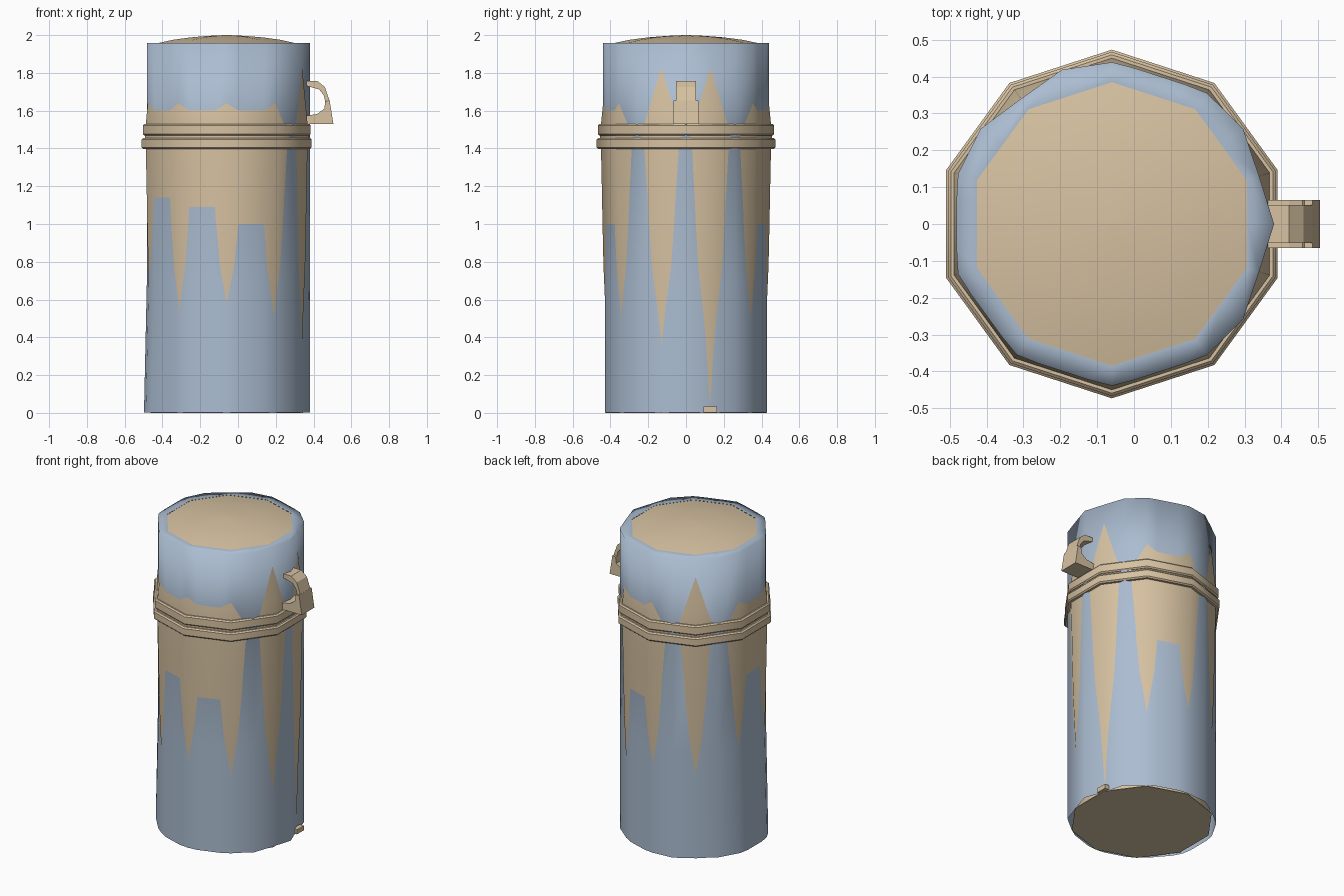
import bpy, bmesh, math
from mathutils import Vector

if "Cube" in bpy.data.objects:
    bpy.data.objects.remove(bpy.data.objects["Cube"])

CX = -0.06          # axis of the canister (the hook sticks out to +x)
N = 10


def material(name, rgb):
    m = bpy.data.materials.new(name)
    m.diffuse_color = (*rgb, 1)
    m.use_nodes = True
    m.node_tree.nodes["Principled BSDF"].inputs["Base Color"].default_value = m.diffuse_color
    return m


TAN = material("tan", (0.68, 0.54, 0.36))
BLUE = material("slate blue", (0.41, 0.51, 0.64))


def make(name, bm, mat, smooth=None):
    bmesh.ops.recalc_face_normals(bm, faces=bm.faces)
    me = bpy.data.meshes.new(name)
    bm.to_mesh(me)
    bm.free()
    ob = bpy.data.objects.new(name, me)
    bpy.context.collection.objects.link(ob)
    me.materials.append(mat)
    if smooth is not None:
        bpy.ops.object.select_all(action='DESELECT')
        ob.select_set(True)
        bpy.context.view_layer.objects.active = ob
        bpy.ops.object.shade_smooth_by_angle(angle=math.radians(smooth))
    return ob


def polar(r, deg, z):
    a = math.radians(deg)
    return Vector((CX + r * math.cos(a), r * math.sin(a), z))


def corner(i, r, z):
    return polar(r, -90 + 36 * i, z)


def loft(name, rings, mat, smooth=None, bottom=False, top=False, closed=False):
    bm = bmesh.new()
    vs = [[bm.verts.new(p) for p in ring] for ring in rings]
    pairs = list(zip(vs, vs[1:])) + ([(vs[-1], vs[0])] if closed else [])
    for a, b in pairs:
        n = len(a)
        for i in range(n):
            j = (i + 1) % n
            bm.faces.new((a[i], a[j], b[j], b[i]))
    if bottom:
        bm.faces.new(vs[0])
    if top:
        bm.faces.new(vs[-1])
    return make(name, bm, mat, smooth)


def decagons(profile):
    return [[corner(i, r, z) for i in range(N)] for r, z in profile]


# Tan core: a ten-sided tapered tube whose corners poke through the sleeve
CORE = [(0.411, 0.003), (0.412, 0.03), (0.42, 0.36), (0.427, 0.55), (0.437, 0.78),
        (0.442, 1.0), (0.4445, 1.14), (0.45, 1.4), (0.45, 1.53), (0.443, 1.6),
        (0.42, 1.83), (0.40, 1.92)]


def core_r(z):
    for (r0, z0), (r1, z1) in zip(CORE, CORE[1:]):
        if z0 <= z <= z1:
            return r0 + (r1 - r0) * (z - z0) / (z1 - z0)
    return CORE[-1][0]


loft("core_tube", decagons(CORE), TAN, 40)

# Blue sleeve: chamfered corners; bulging faces have a middle ridge instead of a flat.
# Radii follow from the heights where the core disappears into the sleeve.
BULGED = {1, 2, 3, 5, 6}
TIPS = [0.58, 0.5, 0.36, 0.03, 0.5, 0.58, 0.55, 0.70, 0.71, 0.55]
NOTCH = {0: 1.0, 4: 1.0, 7: 1.14, 8: 1.14, 9: 1.09}


def sleeve_ring(z, corner_rad, face_rad, ridge):
    pts = []
    for i in range(N):
        pts.append(corner(i, corner_rad(i), z))
        if i in BULGED:
            pts.append(polar(ridge, -72 + 36 * i, z))
        else:
            a, b = corner(i, face_rad(i), z), corner(i + 1, face_rad(i), z)
            pts += [a.lerp(b, 0.24), a.lerp(b, 0.76)]
    return pts


def low_corner(i):
    return core_r(TIPS[i])


def low_face(i):
    return core_r(NOTCH[i])


def high_corner(i):
    return core_r(1.83 if i in (2, 3, 6) else 1.64)


def high_face(i):
    return core_r(1.6)


foot = sleeve_ring(0.003, low_corner, low_face, 0.44)
for p in foot:                       # slight flare at the foot of the left side
    if p.x < -0.44:
        p.x -= 0.015
loft("sleeve", [
    foot,
    sleeve_ring(0.69, low_corner, low_face, 0.44),
    sleeve_ring(1.455, low_corner, low_face, 0.44),
    sleeve_ring(1.465, high_corner, high_face, 0.44),
    sleeve_ring(1.957, high_corner, high_face, 0.44),
    sleeve_ring(1.958, lambda i: 0.385, lambda i: 0.385, 0.385 * math.cos(math.pi / N)),
], BLUE, 180)

# Domed lid
loft("lid_dome", decagons([(0.385, 1.957), (0.30, 1.975), (0.20, 1.988), (0.10, 1.996),
                           (0.01, 2.0)]), TAN, 40, top=True)

# Bottom plate
loft("bottom_plate", decagons([(0.425, 0.0), (0.425, 0.004)]), TAN, bottom=True, top=True)


# Two raised bands with a recessed seam between them
def band(name, r, z0, z1):
    b = 0.008
    loft(name, decagons([(0.43, z0), (r - b, z0), (r, z0 + b), (r, z1 - b),
                         (r - b, z1), (0.43, z1)]), TAN, 40, closed=True)


band("lower_band", 0.473, 1.398, 1.455)
band("upper_band", 0.467, 1.468, 1.53)
loft("band_seam", decagons([(0.455, 1.45), (0.455, 1.475)]), TAN, 40)


# Hook on the right side, extruded from side profiles
def extrude_y(name, outline, half):
    bm = bmesh.new()
    a = [bm.verts.new((x, -half, z)) for x, z in outline]
    b = [bm.verts.new((x, half, z)) for x, z in outline]
    bm.faces.new(a)
    bm.faces.new(b)
    n = len(a)
    for i in range(n):
        j = (i + 1) % n
        bm.faces.new((a[i], a[j], b[j], b[i]))
    make(name, bm, TAN)


extrude_y("hook_base", [(0.36, 1.53), (0.505, 1.53), (0.485, 1.655), (0.462, 1.65),
                        (0.457, 1.61), (0.42, 1.583), (0.36, 1.572)], 0.065)
extrude_y("hook_arch", [(0.36, 1.757), (0.42, 1.757), (0.46, 1.725), (0.486, 1.65),
                        (0.462, 1.645), (0.455, 1.68), (0.43, 1.712), (0.36, 1.732)], 0.052)

# Small tab at the foot of the longest core corner
bm = bmesh.new()
bmesh.ops.create_cube(bm, size=1)
for v in bm.verts:
    v.co = Vector((v.co.x * 0.03 + 0.345, v.co.y * 0.07 + 0.128, v.co.z * 0.03 + 0.018))
make("foot_tab", bm, TAN)
